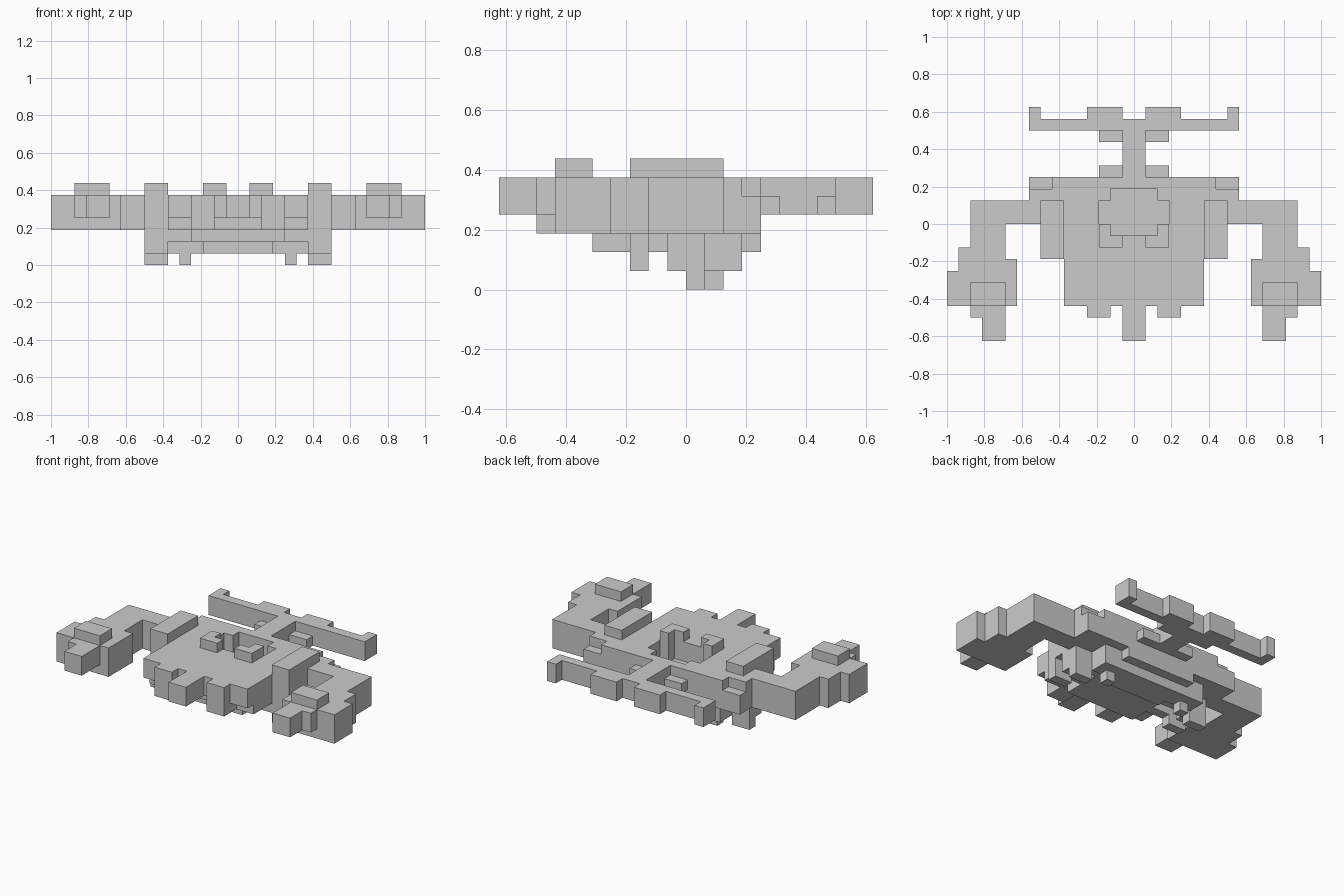
import bpy, bmesh
from itertools import product
from mathutils import Vector

if "Cube" in bpy.data.objects:
    bpy.data.objects.remove(bpy.data.objects["Cube"])

U = 0.0625          # one block
UPPER = range(4, 7 - 1)   # height of shell rim, spines and tail
THICK = range(3, 6)       # height of arms and claws
parts = {}


def R(a, b):
    return range(a, b)


def fill(part, xs, ys, zs):
    """Add a box of blocks and its mirror image to a part."""
    half = set(product(xs, ys, zs))
    parts.setdefault(part, set()).update(half, {(-1 - x, y, z) for x, y, z in half})


def carve(part, xs, ys, zs):
    """Cut a box of blocks and its mirror image from a part."""
    half = set(product(xs, ys, zs))
    parts[part] -= half | {(-1 - x, y, z) for x, y, z in half}


# Shell with a sunken socket between the eyes
fill("shell", R(0, 6), R(-7, 4), UPPER)
fill("shell", R(0, 6), R(-6, 4), [3])
fill("shell", R(6, 9), R(2, 4), THICK)
carve("shell", R(7, 9), [3], [5])
carve("shell", R(0, 3), R(0, 2), UPPER)
carve("shell", R(0, 2), R(-1, 3), UPPER)

# Front spines
fill("front_spines", [0], R(-10, -7), UPPER)
fill("front_spines", R(2, 4), [-8, -7], THICK)

# Stepped belly
fill("belly", R(0, 4), R(-5, 4), [2])
fill("belly", R(0, 3), R(0, 3), [1])

# Hooked eye stalks
fill("eye_stalks", R(1, 3), [-2], [6])
fill("eye_stalks", [2], [-1], [6])

# Raised shoulders
fill("shoulders", R(6, 8), R(-3, 2), R(3, 7))

# Walking legs repeat along the side
for y in (-3, -1, 0):
    fill("legs", R(4, 8), [y], [2])
    fill("legs", R(6, 8), [y], [1])
fill("legs", R(3, 6), R(1, 3), R(1, 3))
fill("feet", [6, 7], [0], [0])
fill("feet", [4], [1], [0])

# Arms bend forward into claws
fill("arms", R(8, 14), R(0, 2), THICK)
fill("arms", R(11, 14), R(-2, 0), THICK)
fill("claws", R(11, 15), R(-4, -2), THICK)
fill("claws", R(10, 16), R(-7, -4), THICK)
fill("claws", [10], [-4], THICK)
fill("claws", R(11, 14), [-8], UPPER)
fill("claws", [11, 12], [-10, -9], UPPER)
fill("claw_knobs", R(11, 14), [-7, -6], [6])

# Tail stem with braces at both ends, and a wide bar
fill("tail_stem", [0], R(4, 8), UPPER)
for y in (4, 7):
    fill("tail_stem", [1], [y], [4])
    fill("tail_stem", [2], [y], [4])
fill("tail_bar", R(0, 9), [8], UPPER)
fill("tail_bar", [1, 2, 3, 8], [9], UPPER)

solid = set().union(*parts.values())


def build(name, blocks):
    """Skin a part, leaving out faces hidden inside the model."""
    bm = bmesh.new()
    for cell, axis, side in product(blocks, range(3), (0, 1)):
        near = list(cell)
        near[axis] += 2 * side - 1
        if tuple(near) in solid:
            continue
        a, b = (axis + 1) % 3, (axis + 2) % 3
        ring = []
        for da, db in ((0, 0), (1, 0), (1, 1), (0, 1)):
            p = Vector(cell)
            p[axis] += side
            p[a] += da
            p[b] += db
            ring.append(bm.verts.new(p * U))
        bm.faces.new(ring if side else ring[::-1])
    bmesh.ops.remove_doubles(bm, verts=bm.verts, dist=0.001)
    bmesh.ops.dissolve_limit(bm, angle_limit=0.01, verts=bm.verts, edges=bm.edges)
    mesh = bpy.data.meshes.new(name)
    bm.to_mesh(mesh)
    bm.free()
    bpy.context.collection.objects.link(bpy.data.objects.new(name, mesh))


for name, blocks in parts.items():
    build(name, blocks)
